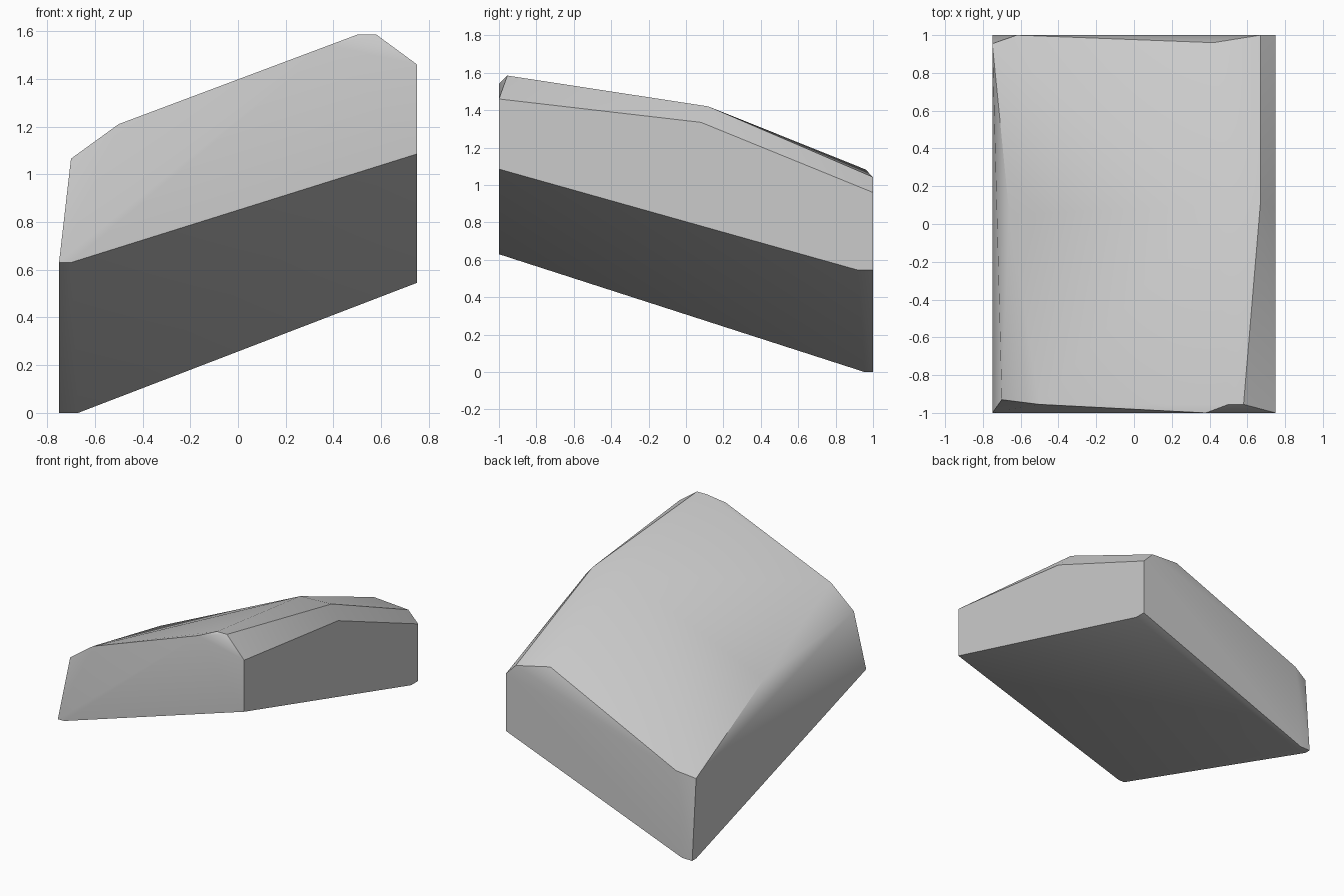
import bpy
import bmesh
import math

# Remove the default object
default_cube = bpy.data.objects.get("Cube")
if default_cube:
    bpy.data.objects.remove(default_cube, do_unlink=True)


def make_material(name, colour):
    material = bpy.data.materials.new(name)
    material.use_nodes = True
    material.diffuse_color = colour
    shader = material.node_tree.nodes["Principled BSDF"]
    shader.inputs["Base Color"].default_value = colour
    return material


def make_hull(name, outlines, material):
    """Wrap a tight faceted skin around several corner outlines."""
    mesh = bpy.data.meshes.new(name)
    bm = bmesh.new()
    for outline in outlines:
        for corner in outline:
            bm.verts.new(corner)
    result = bmesh.ops.convex_hull(bm, input=bm.verts[:])
    unused = set(result["geom_interior"]) | set(result["geom_unused"])
    loose = [item for item in unused if isinstance(item, bmesh.types.BMVert)]
    bmesh.ops.delete(bm, geom=loose, context="VERTS")
    # Merge the nearly flat triangles back into clean facets
    bmesh.ops.dissolve_limit(bm, angle_limit=math.radians(0.5),
                             verts=bm.verts[:], edges=bm.edges[:])
    bmesh.ops.recalc_face_normals(bm, faces=bm.faces[:])
    bm.to_mesh(mesh)
    bm.free()
    mesh.materials.append(material)
    block = bpy.data.objects.new(name, mesh)
    bpy.context.collection.objects.link(block)
    return block


# Sloping underside, lowest at the back right corner
underside = [
    (-0.75, -1, 0.63), (-0.7, -1, 0.63), (0.75, -1, 1.085),
    (0.75, 0.92, 0.545), (0.75, 1, 0.545), (0.45, 1, 0.43),
    (-0.67, 1, 0), (-0.67, 0.955, 0), (-0.75, 0.955, 0), (-0.75, 1, 0),
]

# Upper rim of the front face
front_rim = [
    (-0.7, -0.93, 1.065), (-0.5, -0.955, 1.21), (0.38, -1, 1.54),
    (0.5, -0.955, 1.585), (0.58, -0.955, 1.585), (0.75, -1, 1.46),
]

# Bend that runs across the top
top_ridge = [
    (-0.66, 0.05, 0.932), (0.43, 0.1, 1.42),
    (0.67, 0.12, 1.42), (0.75, 0.08, 1.335),
]

# Upper rim of the back face
back_rim = [
    (-0.75, 0.955, 0.582), (-0.62, 1, 0.622), (0.42, 0.96, 1.083),
    (0.67, 1, 1.042), (0.75, 1, 0.96),
]

stone_grey = make_material("stone grey", (0.6, 0.6, 0.6, 1))
block = make_hull("stone_block", [underside, front_rim, top_ridge, back_rim], stone_grey)

# Soft shading over the shallow bends, crisp main edges
bpy.ops.object.select_all(action="DESELECT")
block.select_set(True)
bpy.context.view_layer.objects.active = block
bpy.ops.object.shade_smooth_by_angle(angle=math.radians(30))
